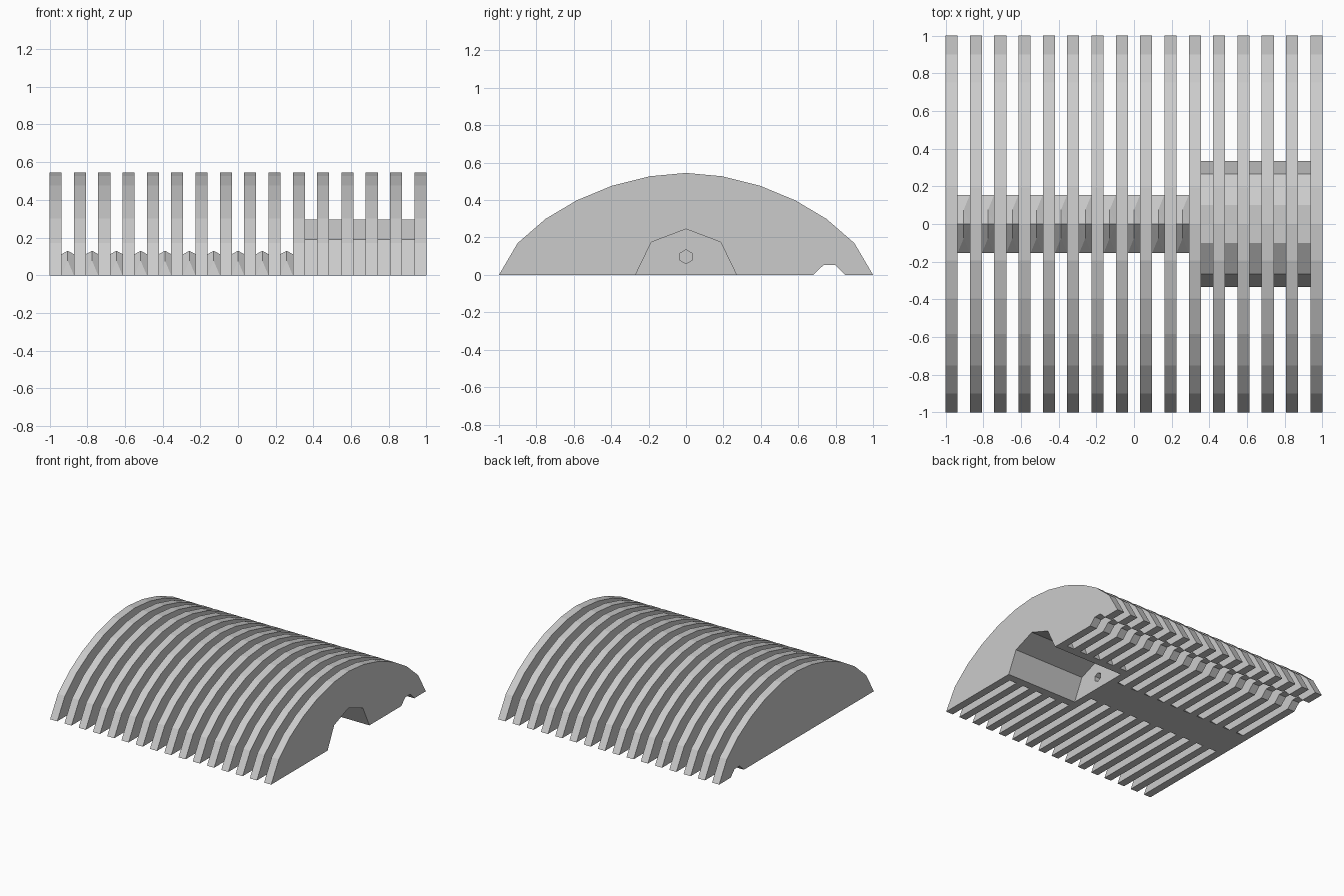
import bpy, bmesh, math

if "Cube" in bpy.data.objects:
    bpy.data.objects.remove(bpy.data.objects["Cube"])

GREY = (0.6, 0.6, 0.6, 1)
mat = bpy.data.materials.new("grey metal")
mat.use_nodes = True
mat.diffuse_color = GREY
mat.node_tree.nodes["Principled BSDF"].inputs["Base Color"].default_value = GREY

FINS, WIDTH = 16, 0.064
PITCH = (2 - WIDTH) / (FINS - 1)
WALL = 10  # fin that closes the inner end of the tunnel


def fin_start(i):
    return -1 + i * PITCH


def make_object(name, bm):
    bmesh.ops.recalc_face_normals(bm, faces=bm.faces)
    mesh = bpy.data.meshes.new(name)
    bm.to_mesh(mesh)
    bm.free()
    mesh.materials.append(mat)
    obj = bpy.data.objects.new(name, mesh)
    bpy.context.collection.objects.link(obj)
    return obj


def prism(name, outline, x0, x1):
    """Extrude a (y, z) outline along x."""
    bm = bmesh.new()
    face = bm.faces.new([bm.verts.new((x0, y, z)) for y, z in outline])
    ext = bmesh.ops.extrude_face_region(bm, geom=[face])
    moved = [v for v in ext["geom"] if isinstance(v, bmesh.types.BMVert)]
    bmesh.ops.translate(bm, verts=moved, vec=(x1 - x0, 0, 0))
    return make_object(name, bm)


def mirrored(half):
    """Half outline from +y to the middle, continued to -y."""
    return half + [(-y, z) for y, z in reversed(half) if y > 0]


# Outlines
arch = mirrored([(1, 0), (0.9, 0.17), (0.75, 0.3), (0.585, 0.398),
                 (0.395, 0.477), (0.195, 0.527), (0, 0.545)])
notch = [(0.68, 0), (0.735, 0.052), (0.8, 0.052), (0.85, 0)]
tunnel = mirrored([(0.27, 0), (0.185, 0.175), (0, 0.245)])
housing = mirrored([(0.335, 0), (0.265, 0.19), (0.1, 0.295)])
tunnel_back = tunnel[::-1]

# Fins, with the tunnel opening in those beyond the wall
for i in range(FINS):
    outline = arch + (tunnel_back if i > WALL else []) + notch
    x = fin_start(i)
    fin = prism(f"fin_{i + 1}", outline, x, x + WIDTH)
    if i == WALL:
        # Hexagonal socket in the tunnel's end wall
        hexagon = [(0.037 * math.sin(a * math.pi / 3), 0.097 + 0.037 * math.cos(a * math.pi / 3))
                   for a in range(6)]
        cutter = prism("socket_cutter", hexagon, x + 0.02, x + WIDTH + 0.05)
        cutter.hide_render = True
        cutter.hide_set(True)
        cutter.display_type = 'WIRE'
        cut = fin.modifiers.new("socket", 'BOOLEAN')
        cut.operation = 'DIFFERENCE'
        cut.solver = 'EXACT'
        cut.object = cutter

# Pieces filling the gaps: faceted spine, then hollow housing
for i in range(FINS - 1):
    x0, x1 = fin_start(i) + WIDTH, fin_start(i + 1)
    if i >= WALL:
        prism(f"tunnel_housing_{i + 1}", housing + tunnel_back, x0, x1)
        continue
    mid = (x0 + x1) / 2
    points = [(mid, 0, 0.13)]
    for side in (-1, 1):
        points += [(x0, side * 0.155, 0), (x1, side * 0.155, 0), (mid, side * 0.075, 0.077)]
    points += [(x0, 0, 0.112), (x1, 0, 0.112)]
    bm = bmesh.new()
    verts = [bm.verts.new(p) for p in points]
    bmesh.ops.convex_hull(bm, input=verts)
    make_object(f"spine_{i + 1}", bm)
